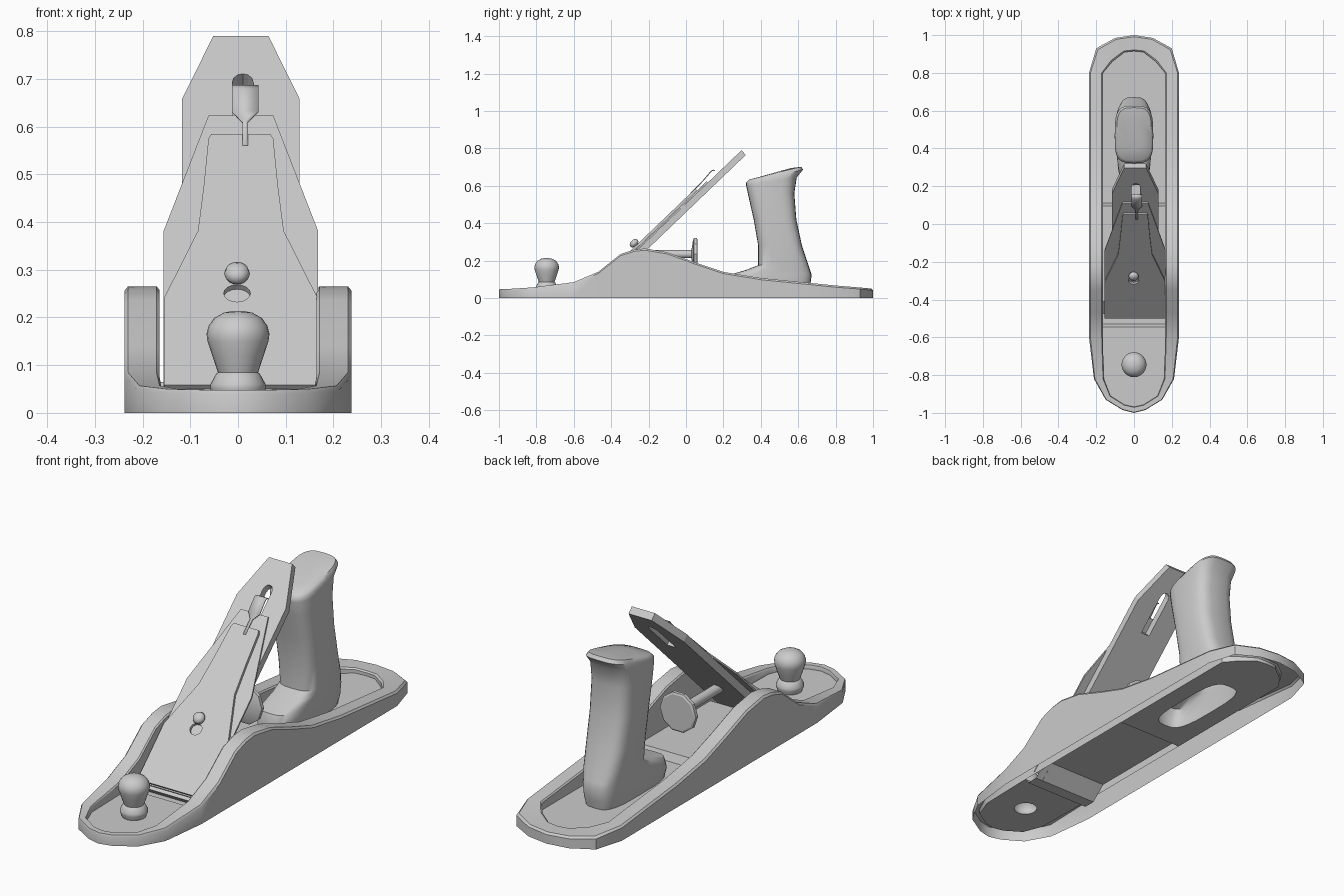
import bpy, bmesh, math
from mathutils import Matrix

if "Cube" in bpy.data.objects:
    bpy.data.objects.remove(bpy.data.objects["Cube"])

PITCH = math.radians(43.8)
SLOPE = Matrix.Translation((0.006, -0.474, 0.004)) @ Matrix.Rotation(PITCH, 4, 'X')


def finish(name, bm, smooth=35, matrix=None):
    if matrix:
        bm.transform(matrix)
    bmesh.ops.recalc_face_normals(bm, faces=bm.faces)
    me = bpy.data.meshes.new(name)
    bm.to_mesh(me)
    bm.free()
    ob = bpy.data.objects.new(name, me)
    bpy.context.collection.objects.link(ob)
    if smooth:
        for p in me.polygons:
            p.use_smooth = True
        me.set_sharp_from_angle(angle=math.radians(smooth))
    return ob


def loft(name, rings, cap=(False, False), smooth=35, matrix=None):
    bm = bmesh.new()
    loops = [[bm.verts.new(p) for p in r] for r in rings]
    n = len(loops[0])
    for a, b in zip(loops, loops[1:]):
        for i in range(n):
            j = (i + 1) % n
            bm.faces.new((a[i], a[j], b[j], b[i]))
    for use, loop in zip(cap, (loops[0], loops[-1])):
        if use:
            bm.faces.new(loop)
    return finish(name, bm, smooth, matrix)


def plate(name, outline, holes=(), z=0, thick=0, matrix=None):
    """Flat sheet with holes, optionally thickened upwards."""
    bm = bmesh.new()
    edges = []
    for pts in (outline, *holes):
        vs = [bm.verts.new((x, y, z)) for x, y in pts]
        edges += [bm.edges.new((vs[i - 1], vs[i])) for i in range(len(vs))]
    bmesh.ops.triangle_fill(bm, edges=edges, use_beauty=True, use_dissolve=False)
    if thick:
        ret = bmesh.ops.extrude_face_region(bm, geom=bm.faces[:], use_keep_orig=True)
        vs = [g for g in ret['geom'] if isinstance(g, bmesh.types.BMVert)]
        bmesh.ops.translate(bm, verts=vs, vec=(0, 0, thick))
    return finish(name, bm, 0, matrix)


def ribbon(name, rows, smooth=0, matrix=None):
    """Sheet swept through rows of (x centre, half width, y, z)."""
    bm = bmesh.new()
    vs = [[bm.verts.new((c + s * w, y, z)) for s in (-1, 1)] for c, w, y, z in rows]
    for a, b in zip(vs, vs[1:]):
        bm.faces.new((a[0], a[1], b[1], b[0]))
    return finish(name, bm, smooth, matrix)


def mirrored(half):
    """Closed outline from right-hand points, mirrored across x = 0."""
    return half + [(-x, y) for x, y in reversed(half) if x > 1e-6]


def oval(cx, cy, rx, ry, n=16, power=1.0):
    out = []
    for i in range(n):
        c, s = math.cos(2 * math.pi * i / n), math.sin(2 * math.pi * i / n)
        out.append((cx + rx * math.copysign(abs(c) ** power, c),
                    cy + ry * math.copysign(abs(s) ** power, s)))
    return out


def lathe(name, profile, matrix, n=24, smooth=35, cap=(False, True)):
    return loft(name, [[(x, y, z) for x, y in oval(0, 0, r, r, n)] for r, z in profile],
                cap, smooth, matrix)


# Body: open-bottomed shell; outer x, y, inner x, y, rim height
toe = [(0, -1, 0, -.968, .048), (.06, -.985, .05, -.957, .048),
       (.15, -.93, .125, -.91, .05), (.212, -.82, .16, -.82, .057)]
cheeks = [(.238, y, .165, y, z) for y, z in
          ((-.6, .085), (-.47, .14), (-.35, .235), (-.28, .258), (-.22, .265), (-.1, .245),
           (.05, .19), (.2, .14), (.4, .107), (.6, .087), (.8, .067))]
heel = [(.2, .93, .115, .86, .057), (.1, .985, .05, .91, .052), (0, 1, 0, .915, .05)]
half = toe + cheeks + heel
full = half + [(-a, b, -c, d, e) for a, b, c, d, e in reversed(half[1:-1])]
FLOOR = .03


def rim_ring(t, drop):
    return [(a + (c - a) * t, b + (d - b) * t, e - drop) for a, b, c, d, e in full]


loft("plane_body", [[(a, b, 0) for a, b, *_ in full], rim_ring(0, .009), rim_ring(.1, 0),
                    rim_ring(.92, 0), rim_ring(1, .006),
                    [(c, d, FLOOR) for _, _, c, d, _ in full]])

# Floor: toe, heel, and between them the mouth groove and raised bed
BASE = (0, .435, .08, .222)
inner = [(c, d) for _, _, c, d, _ in half]
plate("toe_floor", mirrored([p for p in inner if p[1] < -.55] + [(.165, -.545)]),
      [oval(0, -.745, .05, .05)], FLOOR)
plate("heel_floor", mirrored([(.165, .11)] + [p for p in inner if p[1] > .15]),
      [oval(*BASE, 24, .6)], FLOOR)
ribbon("bed_floor", [(0, .165, y, z) for y, z in
                     ((-.545, FLOOR), (-.53, .005), (-.475, .005), (-.41, .065), (.095, .065), (.11, FLOOR))])

# Rear handle: front z, back z, front y, back y, half width
levels = [(.03, .03, .213, .657, .08), (.07, .07, .205, .665, .09), (.122, .125, .225, .672, .09),
          (.15, .15, .32, .663, .09), (.175, .19, .385, .65, .093), (.28, .28, .386, .62, .1),
          (.42, .42, .362, .59, .102), (.53, .56, .337, .579, .102), (.6, .645, .322, .592, .102),
          (.617, .687, .321, .626, .102), (.633, .702, .336, .616, .092), (.65, .695, .4, .56, .05)]
rings = []
for zf, zb, yf, yb, w in levels:
    rings.append([(x, y, zf + (zb - zf) * (y - yf) / (yb - yf))
                  for x, y in oval(0, (yf + yb) / 2, w, (yb - yf) / 2, 28, .58)])
loft("rear_handle", rings, (False, True), 50)

# Front knob
lathe("front_knob", [(.05, .03), (.058, .05), (.058, .06), (.046, .082), (.042, .085), (.044, .09),
                     (.054, .12), (.064, .15), (.066, .166), (.062, .182), (.05, .199),
                     (.03, .21), (.01, .214)], Matrix.Translation((0, -.745, 0)))

# Blade stack, drawn flat and tilted into place
slot = oval(.004, .96, .022, .026, 12)[:7] + [(-.018, .78), (.026, .78)]
plate("blade", mirrored([(.123, 0), (.123, .91), (.058, 1.1)]), [slot], 0, .034, SLOPE)
plate("chip_breaker", mirrored([(.162, .015), (.162, .5), (.068, .85)]), [], .035, .008, SLOPE)
plate("lever_cap",
      mirrored([(.161, .02), (.161, .283), (.09, .486), (.078, .62), (.068, .765), (.062, .78)]),
      [oval(-.008, .297, .028, .026)], .044, .013, SLOPE)

# Curled locking tab above the cap
tab = ribbon("locking_tab", [(.009, w, u, h) for w, u, h in
             ((.006, .745, .059), (.006, .815, .06), (.028, .845, .062), (.028, .885, .066),
              (.028, .906, .068), (.028, .92, .064), (.028, .924, .054))], 40, SLOPE)
tab.modifiers.new("thickness", 'SOLIDIFY').thickness = .005

# Cap screw with domed head
lathe("cap_screw", [(.014, .04), (.014, .058), (.023, .062), (.027, .071), (.023, .083), (.012, .09)],
      SLOPE @ Matrix.Translation((-.008, .342, 0)), 16, 60)

# Depth adjuster: rod and faceted wheel
BACK = Matrix.Translation((0, 0, .235)) @ Matrix.Rotation(-math.pi / 2, 4, 'X')
lathe("adjuster_rod", [(.022, -.235), (.022, .045)], BACK, 16, 35, (True, True))
lathe("adjuster_wheel", [(.03, .03), (.082, .038), (.09, .042), (.09, .058), (.082, .062)],
      BACK, 10, 20, (True, True))
